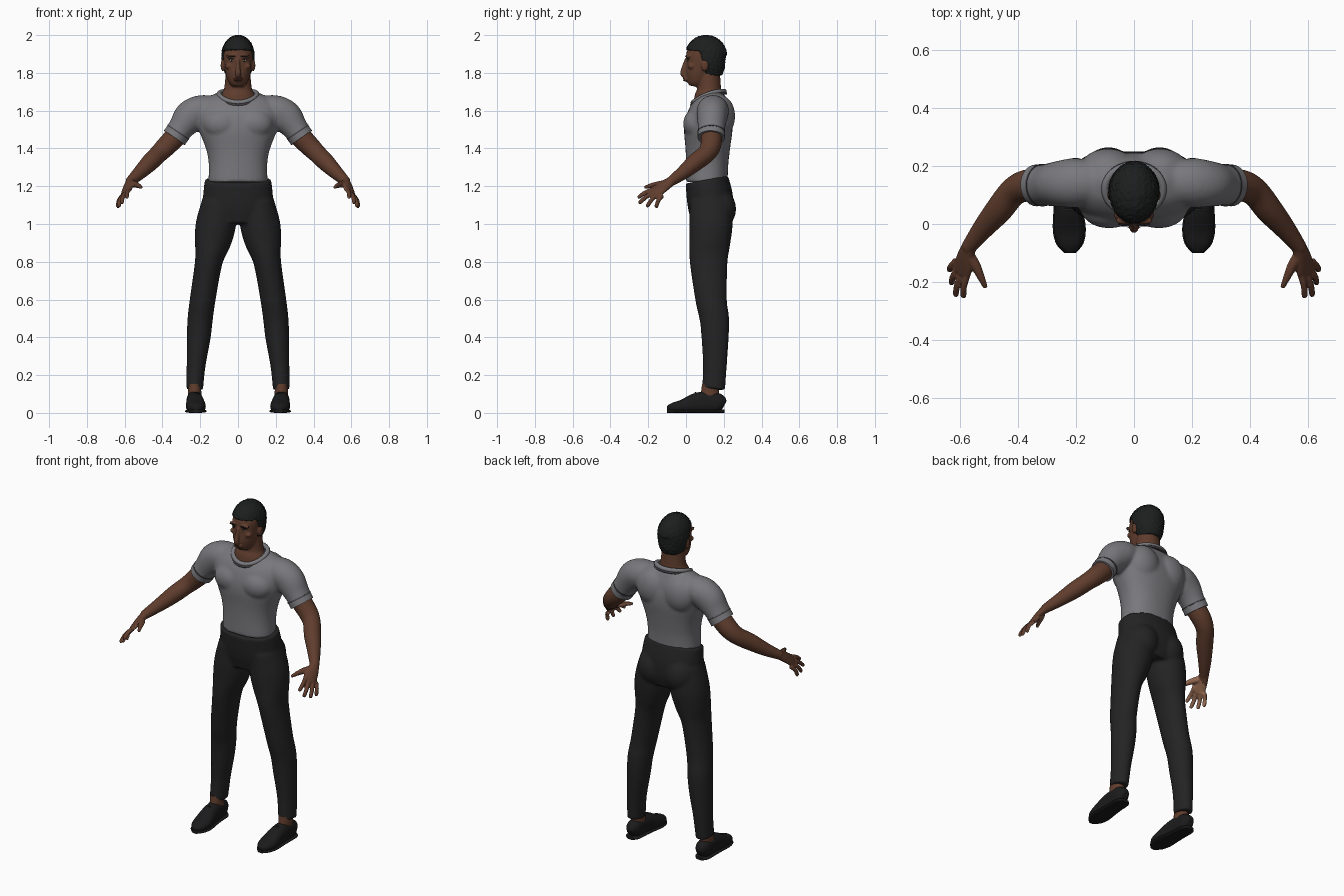
import bpy, bmesh, random
from math import sin, cos, pi
from mathutils import Vector, Matrix
from mathutils.bvhtree import BVHTree

random.seed(4)
cube = bpy.data.objects.get("Cube")
if cube:
    bpy.data.objects.remove(cube)


def material(name, r, g, b):
    m = bpy.data.materials.new(name)
    m.use_nodes = True
    m.diffuse_color = (r, g, b, 1)
    bsdf = m.node_tree.nodes["Principled BSDF"]
    bsdf.inputs["Base Color"].default_value = (r, g, b, 1)
    bsdf.inputs["Roughness"].default_value = 0.8
    return m


SKIN = material("brown_skin", 0.115, 0.046, 0.026)
PALM = material("light_palm_skin", 0.30, 0.14, 0.08)
SHIRT = material("grey_shirt", 0.19, 0.19, 0.205)
SEAM = material("dark_grey_seam", 0.06, 0.06, 0.066)
CLOTH = material("black_trousers", 0.017, 0.017, 0.018)
HAIR = material("black_hair", 0.012, 0.013, 0.013)
SHOE = material("black_shoe", 0.011, 0.011, 0.012)
WHITE = material("eye_white", 0.35, 0.32, 0.30)
LIP = material("dark_lips", 0.085, 0.028, 0.02)


def spline(points, steps):
    """Smoothly resample a list of x, y, z, a, b sections."""
    out = []
    for i in range(len(points) - 1):
        p0, p1 = points[max(i - 1, 0)], points[i]
        p2, p3 = points[i + 1], points[min(i + 2, len(points) - 1)]
        for s in range(steps):
            t = s / steps
            out.append([0.5 * (2 * b + (c - a) * t + (2 * a - 5 * b + 4 * c - d) * t * t
                               + (3 * b - a - 3 * c + d) * t ** 3)
                        for a, b, c, d in zip(p0, p1, p2, p3)])
    return out + [points[-1]]


def loft(bm, points, ref=(1, 0, 0), n=28, steps=4, power=1.0):
    """Closed tube through oval sections; a lies along ref, b across it."""
    secs = spline([p if len(p) == 5 else (*p, p[3]) for p in points], steps)
    rings = []
    for i, (x, y, z, a, b) in enumerate(secs):
        t = Vector(secs[min(i + 1, len(secs) - 1)][:3]) - Vector(secs[max(i - 1, 0)][:3])
        t.normalize()
        u = Vector(ref)
        u = (u - t * u.dot(t)).normalized()
        v = t.cross(u)
        ring = []
        for k in range(n):
            c, s = cos(2 * pi * k / n), sin(2 * pi * k / n)
            c, s = [abs(w) ** power * (1 if w > 0 else -1) for w in (c, s)]
            ring.append(bm.verts.new(Vector((x, y, z)) + u * a * c + v * b * s))
        rings.append(ring)
    for r, q in zip(rings, rings[1:]):
        for k in range(n):
            bm.faces.new((r[k], r[(k + 1) % n], q[(k + 1) % n], q[k]))
    bm.faces.new(rings[0][::-1])
    bm.faces.new(rings[-1])


def ball(bm, center, radii):
    mat = Matrix.Translation(center) @ Matrix.Diagonal((*radii, 1))
    return bmesh.ops.create_uvsphere(bm, u_segments=32, v_segments=20, radius=1, matrix=mat)["verts"]


def finish(name, bm, mat, mirror=False, voxel=0, smooth=3):
    """Turn a bmesh into an object, optionally mirrored and fused into one skin."""
    if mirror:
        dup = bmesh.ops.duplicate(bm, geom=bm.verts[:] + bm.edges[:] + bm.faces[:])["geom"]
        for v in dup:
            if isinstance(v, bmesh.types.BMVert):
                v.co.x *= -1
    bmesh.ops.recalc_face_normals(bm, faces=bm.faces)
    mesh = bpy.data.meshes.new(name)
    bm.to_mesh(mesh)
    bm.free()
    ob = bpy.data.objects.new(name, mesh)
    bpy.context.collection.objects.link(ob)
    if voxel:
        rm = ob.modifiers.new("fuse", "REMESH")
        rm.mode, rm.voxel_size = "VOXEL", voxel
        sm = ob.modifiers.new("relax", "SMOOTH")
        sm.factor, sm.iterations = 0.5, smooth
        bpy.context.view_layer.update()
        dg = bpy.context.evaluated_depsgraph_get()
        ob.data = bpy.data.meshes.new_from_object(ob.evaluated_get(dg))
        ob.modifiers.clear()
    ob.data.materials.clear()
    ob.data.materials.append(mat)
    bpy.ops.object.select_all(action="DESELECT")
    ob.select_set(True)
    bpy.context.view_layer.objects.active = ob
    bpy.ops.object.shade_smooth_by_angle(angle=0.9)
    return ob


# Shirt: torso, chest, shoulder blades and sleeves
bm = bmesh.new()
loft(bm, [(0, .11, 1.22, .157, .11), (0, .112, 1.32, .155, .112), (0, .115, 1.4, .17, .118),
          (0, .118, 1.5, .208, .128), (0, .128, 1.58, .225, .118), (0, .142, 1.64, .2, .092),
          (0, .15, 1.675, .15, .065), (0, .152, 1.695, .11, .045)], n=40, power=.88)
for s in (-1, 1):
    ball(bm, (s * .085, .055, 1.53), (.1, .07, .08))
    ball(bm, (s * .09, .185, 1.57), (.1, .075, .11))
    loft(bm, [(s * .12, .145, 1.61, .07), (s * .2, .142, 1.6, .085, .082), (s * .255, .138, 1.565, .08, .087),
              (s * .3, .135, 1.51, .072, .07), (s * .333, .133, 1.462, .07, .064)], ref=(0, 1, 0))
finish("shirt", bm, SHIRT, voxel=.009, smooth=6)

# Sleeve cuffs and their seams
for name, mat, p, q, r in (("sleeve_cuffs", SHIRT, (.318, .134, 1.483), (.337, .133, 1.456), .069),
                           ("cuff_seams", SEAM, (.314, .134, 1.489), (.318, .134, 1.483), .0705)):
    bm = bmesh.new()
    loft(bm, [(*p, r + .003, r - .002), (*q, r + .003, r - .002)], ref=(0, 1, 0), steps=2)
    finish(name, bm, mat, mirror=True)


# Round collar and its seam
def neck_ring(name, mat, grow, drop, depth):
    cu = bpy.data.curves.new(name, "CURVE")
    cu.dimensions, cu.bevel_depth, cu.bevel_resolution = "3D", depth, 3
    sp = cu.splines.new("POLY")
    sp.points.add(47)
    for k, p in enumerate(sp.points):
        c, s = cos(k * pi / 24), sin(k * pi / 24)
        p.co = ((.1 + grow) * c, .12 + (.083 + grow) * s,
                1.673 + .03 * s + .015 * (1 - s * s) - drop, 1)
    sp.use_cyclic_u = True
    ob = bpy.data.objects.new(name, cu)
    ob.data.materials.append(mat)
    bpy.context.collection.objects.link(ob)


neck_ring("collar", SHIRT, 0, 0, .013)
neck_ring("collar_seam", SEAM, .009, .012, .006)

# Trousers: pelvis, seat and legs
bm = bmesh.new()
loft(bm, [(0, .11, 1.235, .176, .114), (0, .125, 1.15, .185, .122), (0, .132, 1.07, .19, .118),
          (0, .13, 1.0, .16, .1)], n=40, power=.92)
for s in (-1, 1):
    ball(bm, (s * .088, .17, 1.08), (.095, .095, .11))
    loft(bm, [(s * x, y, z, a, b) for x, y, z, a, b in (
        (.1, .13, 1.12, .09, .11), (.117, .132, 1.0, .106, .115), (.135, .126, .9, .096, .108),
        (.155, .12, .8, .073, .1), (.187, .133, .6, .068, .083), (.2, .15, .5, .067, .078),
        (.208, .154, .4, .063, .072), (.222, .153, .25, .05, .063), (.23, .146, .125, .045, .061))])
finish("trousers", bm, CLOTH, voxel=.009, smooth=4)

# Arms and hands
bm = bmesh.new()
loft(bm, [(.27, .135, 1.54, .055), (.33, .135, 1.465, .057), (.38, .13, 1.412, .054),
          (.42, .107, 1.372, .049), (.465, .05, 1.327, .047), (.52, -.015, 1.272, .037),
          (.574, -.085, 1.222, .025)], ref=(0, 1, 0))
ACROSS = (.05, .05, -.04)
loft(bm, [(.565, -.07, 1.232, .025, .024), (.58, -.11, 1.205, .034, .02),
          (.59, -.15, 1.178, .041, .016), (.595, -.17, 1.165, .036, .013)], ref=ACROSS)
fingers = [((.57, -.16, 1.188), (.59, -.255, 1.14)), ((.588, -.155, 1.172), (.617, -.25, 1.11)),
           ((.602, -.143, 1.16), (.632, -.208, 1.092)), ((.612, -.125, 1.15), (.638, -.16, 1.088))]
for base, tip in fingers:
    mid = Vector(base).lerp(Vector(tip), .5) + Vector((.006, -.004, .005))
    end = Vector(base).lerp(Vector(tip), .92)
    loft(bm, [(*base, .012), (*mid, .0115), (*end, .0105), (*tip, .006)], ref=ACROSS, n=14)
loft(bm, [(.575, -.1, 1.215, .02), (.548, -.14, 1.21, .018), (.527, -.185, 1.203, .013),
          (.511, -.22, 1.193, .008)], ref=(0, 0, 1), n=14)
arms = finish("arms_and_hands", bm, SKIN, mirror=True, voxel=.005, smooth=2)
arms.data.materials.append(PALM)
for f in arms.data.polygons:
    side = 1 if f.center.x > 0 else -1
    if f.center.y < -.1 and f.normal.dot(Vector((side * .73, -.22, .64))) < -.35:
        f.material_index = 1

# Head: skull, face, neck, nose, brows and ears
bm = bmesh.new()
ball(bm, (0, .1, 1.885), (.078, .1, .1))
loft(bm, [(0, .048, 1.728, .028, .03), (0, .052, 1.748, .047, .05), (0, .062, 1.78, .061, .067),
          (0, .075, 1.83, .071, .075), (0, .085, 1.89, .077, .083), (0, .09, 1.93, .07, .07)])
loft(bm, [(0, .12, 1.61, .112, .085), (0, .12, 1.675, .094, .075), (0, .122, 1.715, .074, .064),
          (0, .12, 1.8, .065, .06)])
loft(bm, [(0, .004, 1.872, .008, .012), (0, -.006, 1.84, .01, .013), (0, -.016, 1.8, .015, .015),
          (0, -.008, 1.782, .016, .012)])
ball(bm, (0, -.002, 1.766), (.026, .01, .013))
for s in (-1, 1):
    ball(bm, (s * .033, .012, 1.887), (.032, .014, .01))
    ball(bm, (s * .047, .03, 1.835), (.022, .02, .016))
    ball(bm, (s * .08, .1, 1.84), (.012, .02, .032))
head = finish("head_and_neck", bm, SKIN, voxel=.005, smooth=3)
bm = bmesh.new()
bm.from_mesh(head.data)
surface = BVHTree.FromBMesh(bm)
bm.free()


# Eyes, brows and lips laid on the face
def on_face(name, mat, x, z, radii, sides=(1, -1)):
    bm = bmesh.new()
    for s in sides:
        hit = surface.ray_cast(Vector((s * x, -1, z)), Vector((0, 1, 0)))[0]
        ball(bm, hit, radii)
    finish(name, mat=mat, bm=bm)


on_face("eyes", WHITE, .033, 1.866, (.013, .003, .005))
on_face("irises", HAIR, .033, 1.866, (.006, .005, .0055))
on_face("eyelids", HAIR, .033, 1.8715, (.015, .004, .002))
on_face("eyebrows", HAIR, .035, 1.888, (.021, .004, .004))
on_face("upper_lip", LIP, 0, 1.77, (.022, .003, .004), (1,))
on_face("lower_lip", LIP, 0, 1.762, (.019, .004, .004), (1,))


# Short hair: back piece and top cap, each cut at the hairline
def cut(bm, verts, co, no):
    geom = set(verts)
    for v in verts:
        geom.update(v.link_edges)
        geom.update(v.link_faces)
    bmesh.ops.bisect_plane(bm, geom=list(geom), plane_co=co, plane_no=no, clear_outer=True)
    bmesh.ops.holes_fill(bm, edges=[e for e in bm.edges if e.is_boundary])


bm = bmesh.new()
loft(bm, [(0, .13, 1.785, .06, .062), (0, .126, 1.83, .08, .082), (0, .112, 1.89, .087, .102),
          (0, .108, 1.95, .07, .085)])
cut(bm, bm.verts[:], (0, .085, 1.87), (0, -1, -.25))
cut(bm, ball(bm, (0, .106, 1.888), (.088, .112, .112)), (0, 0, 1.922), (0, -.1, -1))
hair = finish("hair", bm, HAIR, voxel=.006, smooth=2)
for v in hair.data.vertices:
    v.co += v.normal * random.uniform(-.002, .003)

# Shoes, soles, laces and ankles
LAST = [(.232, .203, .04, .02, .025), (.232, .175, .052, .04, .05), (.23, .11, .056, .043, .058),
        (.227, .05, .05, .047, .054), (.223, -.02, .034, .053, .036), (.221, -.07, .027, .042, .027),
        (.22, -.1, .024, .015, .013)]
bm = bmesh.new()
loft(bm, LAST, power=.85)
for v in bm.verts:
    v.co.z = max(v.co.z, .004)
finish("shoes", bm, SHOE, mirror=True, voxel=.006, smooth=2)
bm = bmesh.new()
loft(bm, [(x, y, .009, a + .004, .009) for x, y, z, a, b in LAST], power=.7)
finish("soles", bm, SHOE, mirror=True)
bm = bmesh.new()
for k in range(4):
    y, z = .05 - .022 * k, .106 - .012 * k
    loft(bm, [(.2, y, z - .012, .004), (.225, y, z, .004), (.25, y, z - .012, .004)], ref=(0, 1, 0), n=8)
finish("laces", bm, HAIR, mirror=True)
bm = bmesh.new()
loft(bm, [(.23, .125, .07, .036, .05), (.23, .13, .15, .035, .045)])
finish("ankles", bm, SKIN, mirror=True)
